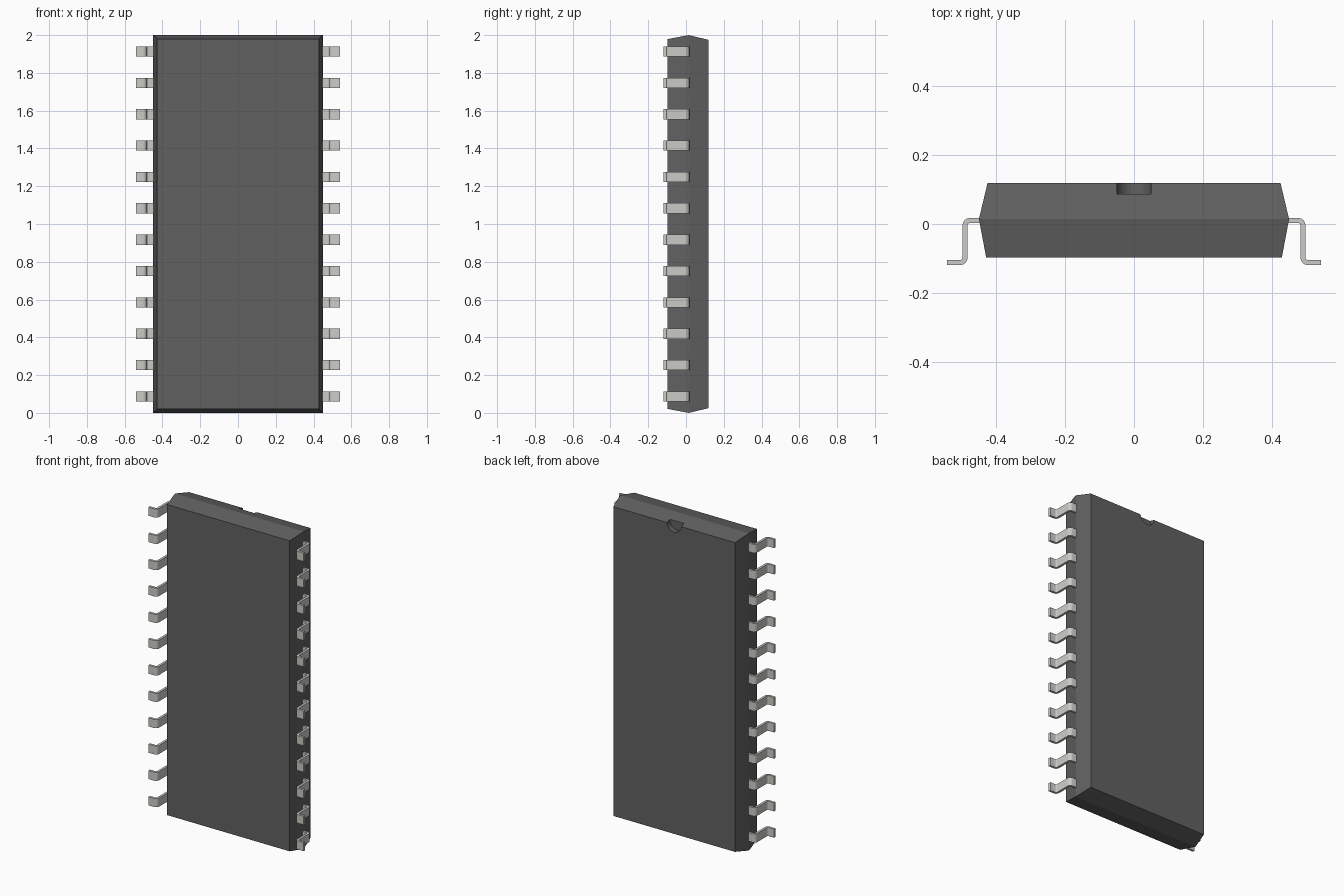
import bpy, bmesh
from math import cos, sin, radians, pi

if "Cube" in bpy.data.objects:
    bpy.data.objects.remove(bpy.data.objects["Cube"])

PINS, PITCH = 12, 0.166


def material(name, rgb):
    m = bpy.data.materials.new(name)
    m.diffuse_color = (*rgb, 1)
    m.use_nodes = True
    m.node_tree.nodes["Principled BSDF"].inputs["Base Color"].default_value = m.diffuse_color
    return m


def add_object(name, bm, mat):
    bmesh.ops.recalc_face_normals(bm, faces=bm.faces)
    me = bpy.data.meshes.new(name)
    bm.to_mesh(me)
    bm.free()
    me.materials.append(mat)
    ob = bpy.data.objects.new(name, me)
    bpy.context.collection.objects.link(ob)
    return ob


dark = material("dark_plastic", (0.12, 0.12, 0.12))
metal = material("pin_metal", (0.6, 0.6, 0.57))

# Package body: front face, widest parting line, back face
bm = bmesh.new()
rings = []
for y, hx, hz in ((-0.097, 0.428, 0.979), (0.014, 0.449, 1.0), (0.119, 0.424, 0.975)):
    rings.append([bm.verts.new((sx * hx, y, 1 + sz * hz))
                  for sx, sz in ((-1, -1), (1, -1), (1, 1), (-1, 1))])
bm.faces.new(rings[0])
bm.faces.new(rings[-1])
for a, b in zip(rings, rings[1:]):
    for i in range(4):
        j = (i + 1) % 4
        bm.faces.new((a[i], a[j], b[j], b[i]))
body = add_object("package_body", bm, dark)

# Half-round orientation notch cut into the back face at the top edge
bpy.ops.mesh.primitive_cylinder_add(vertices=32, radius=0.05, depth=0.1,
                                    location=(0, 0.137, 1.977), rotation=(pi / 2, 0, 0))
cutter = bpy.context.object
cutter.name = "notch_cutter"
cutter.data.materials.append(dark)
cutter.hide_render = True
cutter.hide_set(True)
notch = body.modifiers.new("notch", 'BOOLEAN')
notch.operation = 'DIFFERENCE'
notch.solver = 'EXACT'
notch.object = cutter

# Gull-wing pin profile: centre line with its normals, thickened to both sides
top, foot, leg_x, r, half = 0.0105, -0.1115, 0.489, 0.0145, 0.0073
path = [(0.43, top, 0, 1)]
for k in range(7):
    a = radians(90 - 15 * k)
    path.append((leg_x - r + r * cos(a), top - r + r * sin(a), cos(a), sin(a)))
for k in range(7):
    a = radians(180 + 15 * k)
    path.append((leg_x + r + r * cos(a), foot + r + r * sin(a), -cos(a), -sin(a)))
path.append((0.541, foot, 0, 1))

bm = bmesh.new()
z0, w = 1 - PITCH * (PINS - 1) / 2, 0.027
strips = [[[bm.verts.new((x + s * half * nx, y + s * half * ny, z0 + d)) for s, d in
            ((1, -w), (1, w), (-1, w), (-1, -w))] for x, y, nx, ny in path]][0]
for a, b in zip(strips, strips[1:]):
    for i in range(4):
        j = (i + 1) % 4
        bm.faces.new((a[i], a[j], b[j], b[i]))
bm.faces.new(strips[0])
bm.faces.new(strips[-1])
pins = add_object("pins", bm, metal)

# Smooth the bends, keep the strip edges sharp
bpy.ops.object.select_all(action='DESELECT')
pins.select_set(True)
bpy.context.view_layer.objects.active = pins
bpy.ops.object.shade_smooth_by_angle(angle=radians(30))

# Repeat the pin up the side, then mirror to the other side
row = pins.modifiers.new("row", 'ARRAY')
row.count = PINS
row.use_relative_offset = False
row.use_constant_offset = True
row.constant_offset_displace = (0, 0, PITCH)
pins.modifiers.new("both_sides", 'MIRROR')
